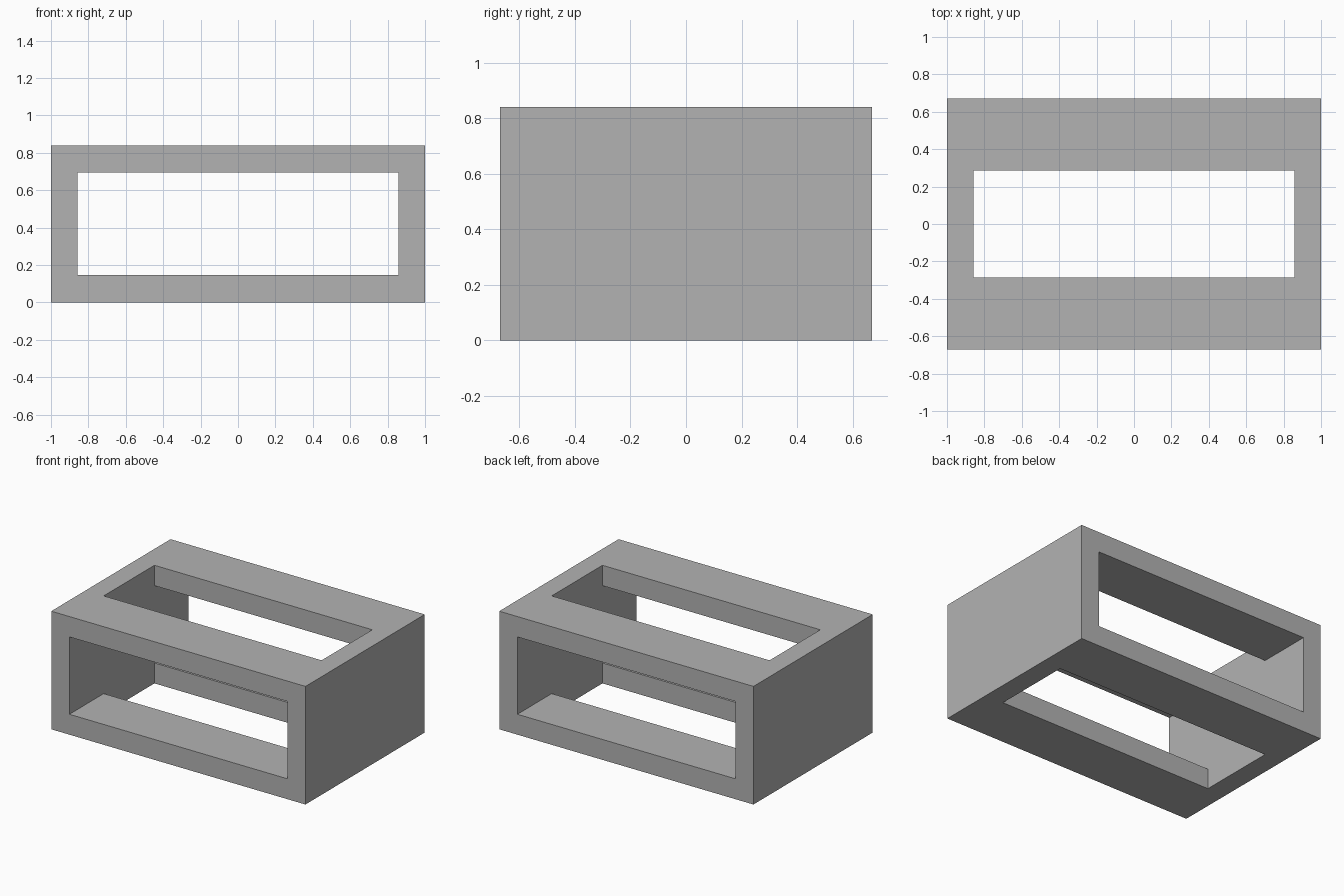
import bpy
import bmesh

cube = bpy.data.objects.get("Cube")
if cube:
    bpy.data.objects.remove(cube, do_unlink=True)

# Overall size and opening size
HALF_X, HALF_Y, HEIGHT = 1.0, 0.67, 0.84
OPEN_X, OPEN_Y = 0.857, 0.285
LOW, HIGH = 0.145, 0.695
MARGIN = 0.2

# Grey material
grey = bpy.data.materials.new("plain grey")
grey.use_nodes = True
colour = (0.45, 0.45, 0.45, 1)
grey.diffuse_color = colour
grey.node_tree.nodes["Principled BSDF"].inputs["Base Color"].default_value = colour


def prism(name, profile, half_length):
    """Extrude a y-z profile along x, symmetric about the centre."""
    bm = bmesh.new()
    face = bm.faces.new([bm.verts.new((-half_length, y, z)) for y, z in profile])
    result = bmesh.ops.extrude_face_region(bm, geom=[face])
    verts = [v for v in result["geom"] if isinstance(v, bmesh.types.BMVert)]
    bmesh.ops.translate(bm, verts=verts, vec=(2 * half_length, 0, 0))
    bmesh.ops.recalc_face_normals(bm, faces=bm.faces)
    mesh = bpy.data.meshes.new(name)
    bm.to_mesh(mesh)
    bm.free()
    mesh.materials.append(grey)
    obj = bpy.data.objects.new(name, mesh)
    bpy.context.collection.objects.link(obj)
    return obj


# Solid block
frame = prism("box_frame", [(-HALF_Y, 0), (HALF_Y, 0),
                            (HALF_Y, HEIGHT), (-HALF_Y, HEIGHT)], HALF_X)

# Cross-shaped cutter: front-to-back opening crossed by a vertical opening
far, under, over = HALF_Y + MARGIN, -MARGIN, HEIGHT + MARGIN
right_half = [(OPEN_Y, under), (OPEN_Y, LOW), (far, LOW),
              (far, HIGH), (OPEN_Y, HIGH), (OPEN_Y, over)]
left_half = [(-y, z) for y, z in reversed(right_half)]
cutter = prism("opening_cutter", right_half + left_half, OPEN_X)
cutter.hide_render = True

# Cut the openings and keep the clean result
cut = frame.modifiers.new("openings", "BOOLEAN")
cut.operation = "DIFFERENCE"
cut.solver = "EXACT"
cut.object = cutter
bpy.context.view_layer.objects.active = frame
frame.select_set(True)
bpy.ops.object.modifier_apply(modifier=cut.name)
bpy.data.objects.remove(cutter, do_unlink=True)
